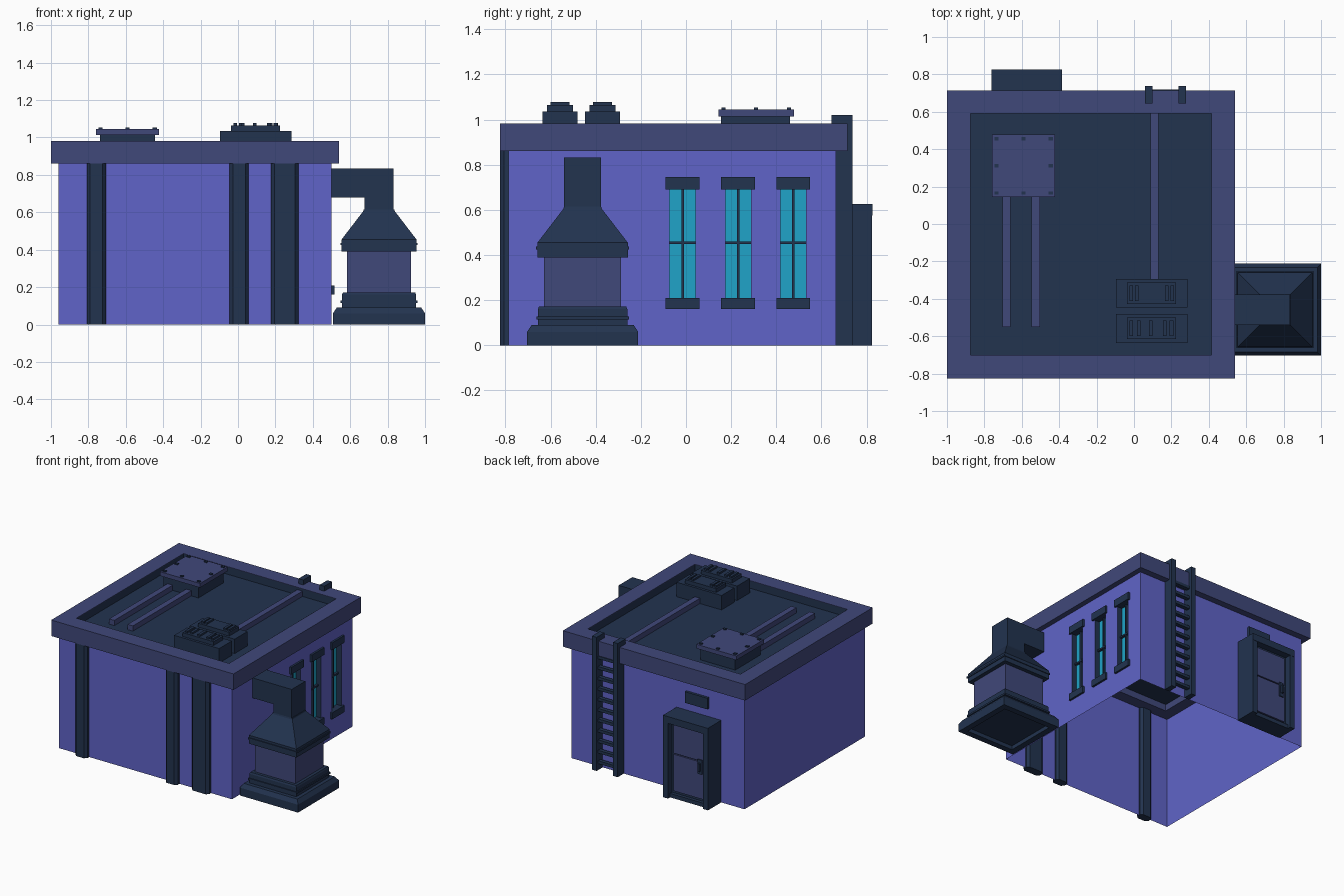
import bpy, bmesh

if "Cube" in bpy.data.objects:
    bpy.data.objects.remove(bpy.data.objects["Cube"])


def material(name, rgb):
    m = bpy.data.materials.new(name)
    m.diffuse_color = (*rgb, 1)
    m.use_nodes = True
    m.node_tree.nodes["Principled BSDF"].inputs["Base Color"].default_value = m.diffuse_color
    return m


WALL = material("violet_wall", (0.117, 0.127, 0.578))
DARK = material("dark_navy", (0.016, 0.033, 0.078))
SLATE = material("slate", (0.051, 0.065, 0.195))
GLASS = material("cyan_glass", (0.014, 0.371, 0.578))


def finish(name, bm, mat, fix=True):
    if fix:
        bmesh.ops.recalc_face_normals(bm, faces=bm.faces)
    me = bpy.data.meshes.new(name)
    bm.to_mesh(me)
    bm.free()
    me.materials.append(mat)
    ob = bpy.data.objects.new(name, me)
    bpy.context.collection.objects.link(ob)
    return ob


def loft(name, rings, mat, caps=True):
    """Join equally sized rings of points with quads."""
    bm = bmesh.new()
    loops = [[bm.verts.new(p) for p in r] for r in rings]
    for a, b in zip(loops, loops[1:]):
        for i in range(len(a)):
            j = (i + 1) % len(a)
            bm.faces.new((a[i], a[j], b[j], b[i]))
    if caps:
        bm.faces.new(loops[0][::-1])
        bm.faces.new(loops[-1])
    return finish(name, bm, mat)


def rect(x0, x1, y0, y1, z):
    return [(x0, y0, z), (x1, y0, z), (x1, y1, z), (x0, y1, z)]


def box(name, x, y, z, mat):
    return loft(name, [rect(*x, *y, z[0]), rect(*x, *y, z[1])], mat)


def square_stack(name, cx, cy, profile, mat):
    return loft(name, [rect(cx - h, cx + h, cy - h, cy + h, z) for h, z in profile], mat)


# Walls: open shell, with window pockets in the right side
X0, X1, Y0, Y1, H = -0.96, 0.50, -0.787, 0.665, 0.86
WINDOWS = (-0.015, 0.231, 0.475)
HALF, SILL, HEAD, DEPTH = 0.057, 0.21, 0.69, 0.04
bm = bmesh.new()


def quad(*pts):
    bm.faces.new([bm.verts.new(p) for p in pts])


quad((X0, Y0, 0), (X1, Y0, 0), (X1, Y0, H), (X0, Y0, H))
quad((X1, Y1, 0), (X0, Y1, 0), (X0, Y1, H), (X1, Y1, H))
quad((X0, Y1, 0), (X0, Y0, 0), (X0, Y0, H), (X0, Y1, H))
ys = [Y0] + [c + s * HALF for c in WINDOWS for s in (-1, 1)] + [Y1]
zs = [0, SILL, HEAD, H]
for i in range(len(ys) - 1):
    for k in range(3):
        if not (k == 1 and i % 2):
            a, b, c, d = ys[i], ys[i + 1], zs[k], zs[k + 1]
            quad((X1, a, c), (X1, b, c), (X1, b, d), (X1, a, d))
bmesh.ops.remove_doubles(bm, verts=bm.verts, dist=1e-4)
finish("walls", bm, WALL)

# Windows
for c in WINDOWS:
    a, b, xi = c - HALF, c + HALF, X1 - DEPTH
    rings = [[(x, a, SILL), (x, b, SILL), (x, b, HEAD), (x, a, HEAD)] for x in (X1, xi)]
    loft("window_reveal", rings, DARK, caps=False)
    box("window_glass", (xi - 0.005, xi), (a, b), (SILL, HEAD), GLASS)
    box("window_mullion", (xi, xi + 0.015), (c - 0.006, c + 0.006), (SILL, HEAD), DARK)
    box("window_crossbar", (xi, xi + 0.018), (a, b), (0.448, 0.46), DARK)
    box("window_sill", (0.47, 0.515), (c - 0.075, c + 0.075), (0.16, SILL), DARK)
    box("window_lintel", (0.47, 0.515), (c - 0.075, c + 0.075), (HEAD, 0.745), DARK)

# Roof rim and sunken roof deck
FLOOR = 0.925
outer, inner = (-1.0, 0.54, -0.825, 0.715), (-0.875, 0.415, -0.70, 0.592)
loft("roof_rim", [rect(*inner, H), rect(*outer, H), rect(*outer, 0.982),
                  rect(*inner, 0.982), rect(*inner, H)], SLATE, caps=False)
box("roof_deck", (-0.875, 0.415), (-0.70, 0.592), (FLOOR - 0.015, FLOOR), DARK)
e = 0.003
loft("roof_inner_lining", [rect(-0.875 + e, 0.415 - e, -0.70 + e, 0.592 - e, z)
                           for z in (FLOOR, 0.98)], DARK, caps=False)

# Chamfered pillars on the front wall
for cx, w in ((-0.757, 0.051), (0.006, 0.051), (0.25, 0.073)):
    c = 0.018
    pts = [(-w, -0.02), (-w + c, -0.038), (w - c, -0.038), (w, -0.02),
           (w, 0.01), (w - c, 0.025), (-w + c, 0.025), (-w, 0.01)]
    loft("front_pillar", [[(cx + x, Y0 + y, z) for x, y in pts] for z in (0, H)], DARK)

# Exhaust tower with square tiers and an elbow duct
TX, TY = 0.754, -0.458
square_stack("tower_base", TX, TY, [(0.2, 0.03), (0.2, 0), (0.246, 0), (0.246, 0.06),
             (0.226, 0.09), (0.198, 0.09), (0.198, 0.115), (0.205, 0.115), (0.205, 0.128),
             (0.198, 0.128), (0.198, 0.16), (0.193, 0.172), (0.17, 0.172)], DARK)
square_stack("tower_body", TX, TY, [(0.17, 0.17), (0.17, 0.392)], SLATE)
square_stack("tower_hood", TX, TY, [(0.17, 0.39), (0.2, 0.39), (0.2, 0.425), (0.206, 0.425),
             (0.206, 0.437), (0.2, 0.437), (0.2, 0.455), (0.085, 0.605), (0.082, 0.615),
             (0.078, 0.615)], DARK)
elbow = [(0.676, 0.61), (0.832, 0.61), (0.832, 0.833), (0.49, 0.833), (0.49, 0.68), (0.676, 0.68)]
loft("tower_duct", [[(x, TY + s * 0.082, z) for x, z in elbow] for s in (-1, 1)], DARK)

# Roof hatch with bolts
box("hatch_base", (-0.738, -0.443), (0.155, 0.46), (FLOOR, 1.013), DARK)
box("hatch_lid", (-0.76, -0.422), (0.145, 0.478), (1.013, 1.045), SLATE)
for i in range(3):
    for j in range(3):
        if (i, j) != (1, 1):
            x, y = -0.735 + 0.145 * i, 0.166 + 0.145 * j
            box("hatch_bolt", (x - 0.011, x + 0.011), (y - 0.009, y + 0.009), (1.04, 1.053), DARK)

# Pipes across the roof deck
for x, a, b in ((-0.682, -0.55, 0.16), (-0.525, -0.55, 0.16), (0.11, -0.31, 0.592)):
    box("roof_pipe", (x - 0.022, x + 0.022), (a, b), (FLOOR, 0.965), SLATE)

# Roof vents: tiered boxes with ridges
for cy, ridges in ((-0.37, (-0.015, 0.015, 0.175, 0.205)),
                   (-0.558, (-0.015, 0.025, 0.09, 0.165, 0.2))):
    box("vent_base", (-0.095, 0.285), (cy - 0.077, cy + 0.077), (FLOOR, 1.035), DARK)
    box("vent_cap", (-0.037, 0.225), (cy - 0.058, cy + 0.058), (1.035, 1.064), DARK)
    for x in ridges:
        box("vent_ridge", (x - 0.01, x + 0.01), (cy - 0.042, cy + 0.042), (1.06, 1.077), DARK)

# Back ladder, rails hooked over the roof rim
rail = [(0.665, 0), (0.738, 0), (0.738, 1.02), (0.645, 1.02), (0.645, 0.975), (0.665, 0.975)]
for a in (0.06, 0.238):
    loft("ladder_rail", [[(x, y, z) for y, z in rail] for x in (a, a + 0.04)], DARK)
for i in range(11):
    z = 0.06 + 0.08 * i
    box("ladder_rung", (0.095, 0.243), (0.69, 0.72), (z - 0.011, z + 0.011), DARK)

# Back door in a deep frame
DX0, DX1 = -0.763, -0.385
for x in (DX0, DX1 - 0.04):
    box("door_jamb", (x, x + 0.04), (0.66, 0.825), (0, 0.625), DARK)
box("door_header", (DX0, DX1), (0.66, 0.827), (0.575, 0.627), DARK)
box("door_threshold", (DX0 + 0.04, DX1 - 0.04), (0.66, 0.80), (0, 0.03), DARK)
box("door_leaf", (DX0 + 0.04, DX1 - 0.04), (0.66, 0.775), (0.03, 0.575), DARK)
box("door_lower_panel", (DX0 + 0.06, DX1 - 0.06), (0.77, 0.787), (0.05, 0.33), SLATE)
box("door_upper_panel", (DX0 + 0.06, DX1 - 0.06), (0.77, 0.787), (0.338, 0.557), SLATE)
box("door_lock_plate", (-0.69, -0.655), (0.78, 0.795), (0.24, 0.35), DARK)
box("door_handle", (-0.68, -0.665), (0.79, 0.812), (0.265, 0.325), DARK)
box("blank_door_plate", (-0.66, -0.47), (0.66, 0.685), (0.69, 0.775), DARK)
